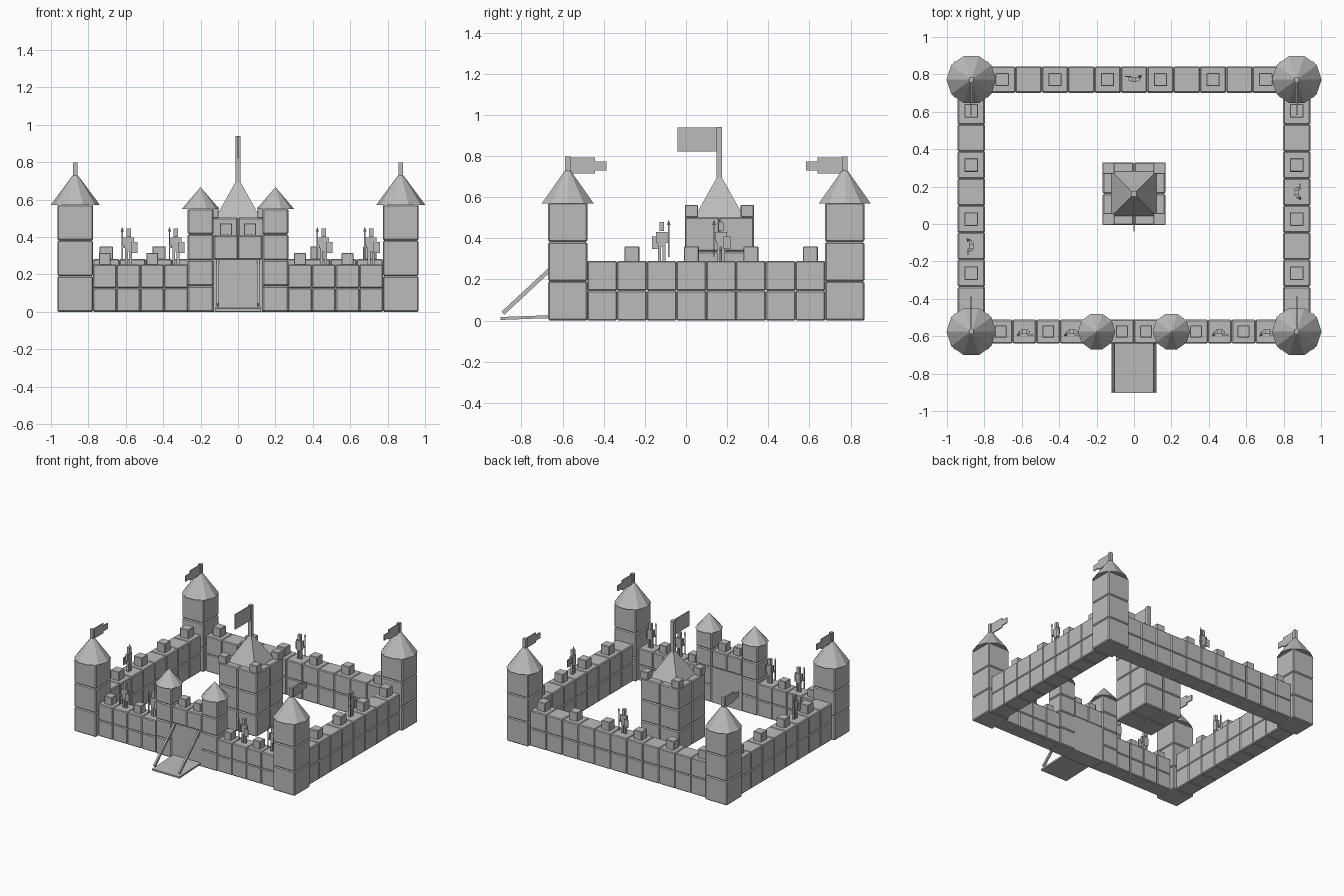
import bpy, bmesh, math
from mathutils import Matrix, Vector

if "Cube" in bpy.data.objects:
    bpy.data.objects.remove(bpy.data.objects["Cube"])

stone = bpy.data.materials.new("stone grey")
stone.diffuse_color = (0.5, 0.5, 0.5, 1)
stone.use_nodes = True
stone.node_tree.nodes["Principled BSDF"].inputs["Base Color"].default_value = stone.diffuse_color

BACK, FRONT, SIDE, KEEP_Y = 0.772, -0.575, 0.87, 0.162


def finish(name, bm):
    me = bpy.data.meshes.new(name)
    bm.to_mesh(me)
    bm.free()
    me.materials.append(stone)
    ob = bpy.data.objects.new(name, me)
    bpy.context.collection.objects.link(ob)
    return ob


def add_box(bm, centre, size, mat=Matrix()):
    m = mat @ Matrix.Translation(centre) @ Matrix.Diagonal((*size, 1))
    bmesh.ops.create_cube(bm, size=1, matrix=m)


def boxes(name, items, bevel=0):
    """Each item is (centre, size)."""
    bm = bmesh.new()
    for centre, size in items:
        add_box(bm, centre, size)
    if bevel:
        bmesh.ops.bevel(bm, geom=bm.edges[:], offset=bevel, segments=1, affect='EDGES')
    return finish(name, bm)


def cone(name, x, y, z, r1, r2, h, sides, turn):
    bm = bmesh.new()
    m = Matrix.Translation((x, y, z + h / 2)) @ Matrix.Rotation(turn, 4, 'Z')
    bmesh.ops.create_cone(bm, cap_ends=True, segments=sides, radius1=r1, radius2=r2,
                          depth=h, matrix=m)
    return finish(name, bm)


def stack(name, x, y, size, rows):
    s = (size, size, size)
    boxes(name, [((x, y, size * (i + 0.5)), s) for i in range(rows)], 0.007)


def wall(name, start, end, count, size, battlements):
    """Two rows of cubes, with merlons on the chosen cells."""
    a, b = Vector(start), Vector(end)
    cells = [a.lerp(b, (i + 0.5) / count) for i in range(count)]
    boxes(name, [((c.x, c.y, size * (r + 0.5)), (size,) * 3)
                 for c in cells for r in range(2)], 0.006)
    m = size * 0.5
    boxes(name + "_merlons", [((cells[i].x, cells[i].y, size * 2 + m / 2 - 0.003), (m,) * 3)
                              for i in battlements], 0.003)


def soldier(name, x, y, z, angle):
    """Guard facing -y before turning, spear in the right hand, shield on the left."""
    m = Matrix.Translation((x, y, z)) @ Matrix.Rotation(angle, 4, 'Z')
    bm = bmesh.new()
    for s in (-1, 1):
        add_box(bm, (s * 0.011, 0, 0.035), (0.015, 0.018, 0.07), m)      # legs
        add_box(bm, (s * 0.024, -0.004, 0.115), (0.01, 0.016, 0.055), m)  # arms
    add_box(bm, (0, 0, 0.105), (0.038, 0.022, 0.075), m)                 # torso
    add_box(bm, (0, 0, 0.168), (0.024, 0.024, 0.045), m)                 # head
    add_box(bm, (0.03, -0.017, 0.09), (0.034, 0.006, 0.06), m)           # shield
    add_box(bm, (-0.028, -0.012, 0.094), (0.014, 0.02, 0.012), m)        # hand
    add_box(bm, (-0.034, -0.018, 0.1), (0.006, 0.006, 0.16), m)          # spear shaft
    bmesh.ops.create_cone(bm, cap_ends=True, segments=4, radius1=0.009, radius2=0,
                          depth=0.024, matrix=m @ Matrix.Translation((-0.034, -0.018, 0.188)))
    finish(name, bm)


# Corner towers with roofs, poles and stepped flags pointing inwards
for sx in (-1, 1):
    for y, d, label in ((FRONT, 1, "front"), (BACK, -1, "back")):
        tag = label + ("_left" if sx < 0 else "_right")
        x = sx * SIDE
        stack("corner_tower_" + tag, x, y, 0.191, 3)
        cone("tower_roof_" + tag, x, y, 0.57, 0.1325, 0.014, 0.16, 10, math.pi / 2)
        boxes("tower_flagpole_" + tag, [((x, y, 0.755), (0.026, 0.026, 0.085))])
        boxes("tower_flag_" + tag, [((x, y + d * 0.072, 0.754), (0.008, 0.12, 0.078)),
                                    ((x, y + d * 0.158, 0.751), (0.008, 0.06, 0.044))])

# Curtain walls
wall("back_wall", (-0.775, BACK, 0), (0.775, BACK, 0), 11, 0.141, range(0, 11, 2))
for sx, n in ((-1, "left"), (1, "right")):
    wall(n + "_wall", (sx * SIDE, BACK - 0.095, 0), (sx * SIDE, FRONT + 0.095, 0), 8, 0.145,
         range(0, 8, 2))
wall("front_wall_left", (-0.776, FRONT, 0), (-0.268, FRONT, 0), 4, 0.127, (0, 2))
wall("front_wall_right", (0.268, FRONT, 0), (0.776, FRONT, 0), 4, 0.127, (0, 2))

# Gatehouse
for sx, n in ((-1, "left"), (1, "right")):
    stack("gate_tower_" + n, sx * 0.2, FRONT, 0.138, 4)
    cone("gate_tower_roof_" + n, sx * 0.2, FRONT, 0.55, 0.1, 0, 0.117, 10, math.pi / 2)
boxes("gate_door", [((0, FRONT, 0.14), (0.262, 0.128, 0.28))])
boxes("gate_lintel", [((s * 0.065, FRONT, 0.345), (0.13, 0.13, 0.13)) for s in (-1, 1)], 0.006)
boxes("gate_merlons", [((s * 0.065, FRONT, 0.44), (0.065,) * 3) for s in (-1, 1)], 0.003)


# Drawbridge, its side rails and the lifting beams
def strut(bm, a, b, w, t):
    a, b = Vector(a), Vector(b)
    d = b - a
    m = Matrix.Translation((a + b) / 2) @ Matrix.Rotation(math.atan2(d.z, d.y), 4, 'X')
    add_box(bm, (0, 0, 0), (w, d.length, t), m)


bm = bmesh.new()
strut(bm, (0, -0.903, 0.01), (0, -0.63, 0.02), 0.24, 0.014)
finish("drawbridge", bm)
bm = bmesh.new()
for s in (-1, 1):
    strut(bm, (s * 0.108, -0.89, 0.036), (s * 0.108, -0.635, 0.273), 0.014, 0.02)
finish("drawbridge_beams", bm)

# Central keep
k = 0.168
boxes("keep", [((sx * k / 2, KEEP_Y + sy * k / 2, k * (r + 0.5)), (k,) * 3)
               for sx in (-1, 1) for sy in (-1, 1) for r in range(3)], 0.007)
boxes("keep_merlons", [((sx * 0.136, KEEP_Y + sy * 0.136, 0.532), (0.064, 0.064, 0.06))
                       for sx in (-1, 1) for sy in (-1, 1)], 0.003)
cone("keep_roof", 0, KEEP_Y, 0.5, 0.172, 0.02, 0.192, 4, math.pi / 4)
boxes("keep_flagpole", [((0, KEEP_Y, 0.81), (0.028, 0.028, 0.26))])
boxes("keep_flag", [((0, KEEP_Y - 0.108, 0.88), (0.008, 0.19, 0.118))])

# Guards on the walls, facing outwards
for i, x in enumerate((-0.585, -0.332, 0.458, 0.712)):
    soldier("front_guard_%d" % (i + 1), x, FRONT, 0.254, 0)
soldier("back_guard", 0, BACK, 0.282, math.pi)
soldier("left_guard", -SIDE, -0.118, 0.289, -math.pi / 2)
soldier("right_guard", SIDE, 0.17, 0.289, math.pi / 2)
